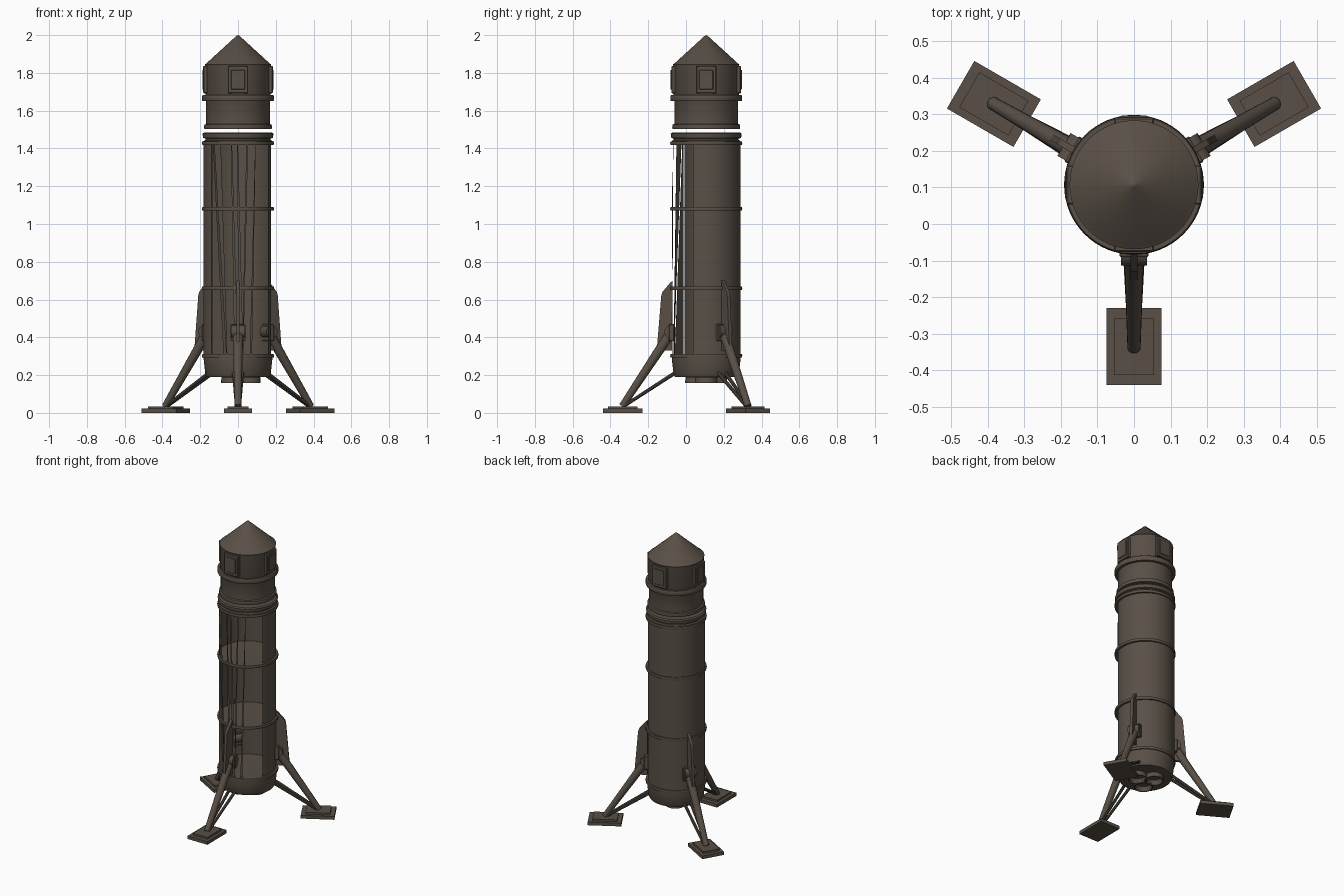
import bpy, bmesh, math
from mathutils import Vector, Matrix

if "Cube" in bpy.data.objects:
    bpy.data.objects.remove(bpy.data.objects["Cube"])

CY = 0.107  # hull axis sits behind the origin
mat = bpy.data.materials.new("dark_bronze")
mat.diffuse_color = (0.10, 0.08, 0.062, 1)
mat.use_nodes = True
mat.node_tree.nodes["Principled BSDF"].inputs["Base Color"].default_value = mat.diffuse_color


def finish(name, bm, smooth=True):
    bmesh.ops.recalc_face_normals(bm, faces=bm.faces)
    me = bpy.data.meshes.new(name)
    bm.to_mesh(me)
    bm.free()
    ob = bpy.data.objects.new(name, me)
    bpy.context.collection.objects.link(ob)
    me.materials.append(mat)
    if smooth:
        bpy.ops.object.select_all(action='DESELECT')
        ob.select_set(True)
        bpy.context.view_layer.objects.active = ob
        bpy.ops.object.shade_smooth_by_angle(angle=math.radians(35))
    return ob


def pt(r, deg, z, cx=0, cy=CY):
    """Point at an angle measured from the front (-y) towards +x."""
    a = math.radians(deg)
    return Vector((cx + r * math.sin(a), cy - r * math.cos(a), z))


def lathe(name, prof, a0=0, a1=360, n=64, cx=0, cy=CY):
    bm = bmesh.new()
    rows = [[bm.verts.new(pt(r, a0 + (a1 - a0) * i / n, z, cx, cy)) for r, z in prof]
            for i in range(n + 1)]
    for p, q in zip(rows, rows[1:]):
        for k in range(len(prof) - 1):
            bm.faces.new((p[k], q[k], q[k + 1], p[k + 1]))
    bmesh.ops.remove_doubles(bm, verts=bm.verts, dist=1e-5)
    return finish(name, bm)


def box(name, size, matrix, bevel=0.0):
    bm = bmesh.new()
    bmesh.ops.create_cube(bm, size=1)
    bmesh.ops.scale(bm, vec=size, verts=bm.verts)
    if bevel:
        bmesh.ops.bevel(bm, geom=bm.edges[:], offset=bevel, segments=1, affect='EDGES')
    bm.transform(matrix)
    return finish(name, bm, False)


def rod(name, a, b, r0, r1, n=16):
    bm = bmesh.new()
    d = b - a
    bmesh.ops.create_cone(bm, cap_ends=True, segments=n, radius1=r0, radius2=r1, depth=d.length)
    bm.transform(Matrix.Translation((a + b) / 2) @ d.to_track_quat('Z', 'Y').to_matrix().to_4x4())
    return finish(name, bm)


def frame(deg):
    """Local frame on the hull axis: -y points outwards at the given angle."""
    return Matrix.Translation((0, CY, 0)) @ Matrix.Rotation(math.radians(deg), 4, 'Z')


# Main hull: open shell at the front, whole collars above and below
lathe("hull_shell", [(0.179, 0.29), (0.179, 1.43)], 66, 311, 48, cx=-0.004, cy=0.109)
lathe("hull_base", [(0, 0.19), (0.165, 0.19), (0.173, 0.205), (0.182, 0.285), (0.182, 0.31)])
lathe("hull_top_collar", [(0.182, 1.42), (0.182, 1.44), (0.172, 1.444), (0.172, 1.452),
                          (0.185, 1.456), (0.188, 1.478), (0.18, 1.484), (0, 1.484)])
# Bands are solid discs that divide the inside of the hull
for i, z in enumerate((0.302, 0.66, 1.08, 1.428)):
    lathe(f"hull_band_{i}", [(0, z - 0.009), (0.189, z - 0.009), (0.191, z),
                             (0.189, z + 0.009), (0, z + 0.009)])

# Narrow tapering strips left across the open front
bm = bmesh.new()
for t0, t1, b0, b1, zb in ((-49, -46, -49, -24, 0.30), (-44, -30, -20, -18, 0.30),
                           (-12, -10, -6, 0, 0.30), (-2, 0, 2, 9, 0.30),
                           (14, 17, 7, 9, 0.30), (30, 31, 20, 24, 0.30)):
    bm.faces.new([bm.verts.new(pt(0.182, a, z)) for a, z in
                  ((t0, 1.43), (b0, zb), (b1, zb), (t1, 1.43))])
finish("front_strips", bm, False)

# Engine nozzles
for i in range(3):
    a = math.radians(120 * i)
    lathe(f"engine_nozzle_{i}", [(0.045, 0.20), (0.058, 0.188), (0.06, 0.157), (0.053, 0.157),
                                 (0.04, 0.185), (0, 0.188)], n=32,
          cx=0.06 * math.cos(a), cy=CY + 0.06 * math.sin(a))

# Capsule with skirt, collar and conical nose
lathe("capsule_body", [(0, 1.502), (0.178, 1.502), (0.18, 1.51), (0.178, 1.526), (0.169, 1.53),
                       (0.169, 1.652), (0.173, 1.66), (0.173, 1.835), (0.176, 1.845),
                       (0.168, 1.85), (0.006, 1.998), (0, 2.0)])
lathe("capsule_collar", [(0.17, 1.65), (0.187, 1.65), (0.19, 1.656), (0.19, 1.677),
                         (0.187, 1.683), (0.17, 1.683)])

# Hatch windows on the four sides
for i in range(4):
    f = frame(90 * i)
    box(f"window_frame_{i}", (0.108, 0.03, 0.145),
        f @ Matrix.Translation((0, -0.169, 1.764)), 0.004)
    box(f"window_pane_{i}", (0.075, 0.012, 0.105),
        f @ Matrix.Translation((0, -0.183, 1.764)), 0.003)

# Three landing legs
for i in range(3):
    f = frame(120 * i)

    def P(x, r, z):
        return f @ Vector((x, -r, z))

    box(f"foot_pad_{i}", (0.15, 0.21, 0.022), f @ Matrix.Translation((0, -0.442, 0.011)))
    box(f"foot_plate_{i}", (0.11, 0.155, 0.014), f @ Matrix.Translation((0, -0.442, 0.028)))
    rod(f"main_strut_{i}", P(0, 0.19, 0.42), P(0, 0.445, 0.035), 0.027, 0.018)
    for s in (-1, 1):
        rod(f"brace_{i}_{s}", P(0.022 * s, 0.16, 0.215), P(0.008 * s, 0.43, 0.04), 0.010, 0.009, 10)
    rod(f"hinge_pin_{i}", P(-0.036, 0.187, 0.43), P(0.036, 0.187, 0.43), 0.034, 0.034, 24)
    box(f"hinge_bracket_{i}", (0.08, 0.03, 0.09), f @ Matrix.Translation((0, -0.183, 0.425)), 0.004)
    # Fin above the leg
    bm = bmesh.new()
    outline = ((0.178, 0.70), (0.19, 0.69), (0.232, 0.64), (0.238, 0.62), (0.262, 0.33), (0.178, 0.33))
    face = bm.faces.new([bm.verts.new(P(-0.009, r, z)) for r, z in outline])
    ext = bmesh.ops.extrude_face_region(bm, geom=[face])
    side = f.to_3x3() @ Vector((0.018, 0, 0))
    bmesh.ops.translate(bm, vec=side, verts=[v for v in ext["geom"] if isinstance(v, bmesh.types.BMVert)])
    finish(f"leg_fin_{i}", bm, False)
